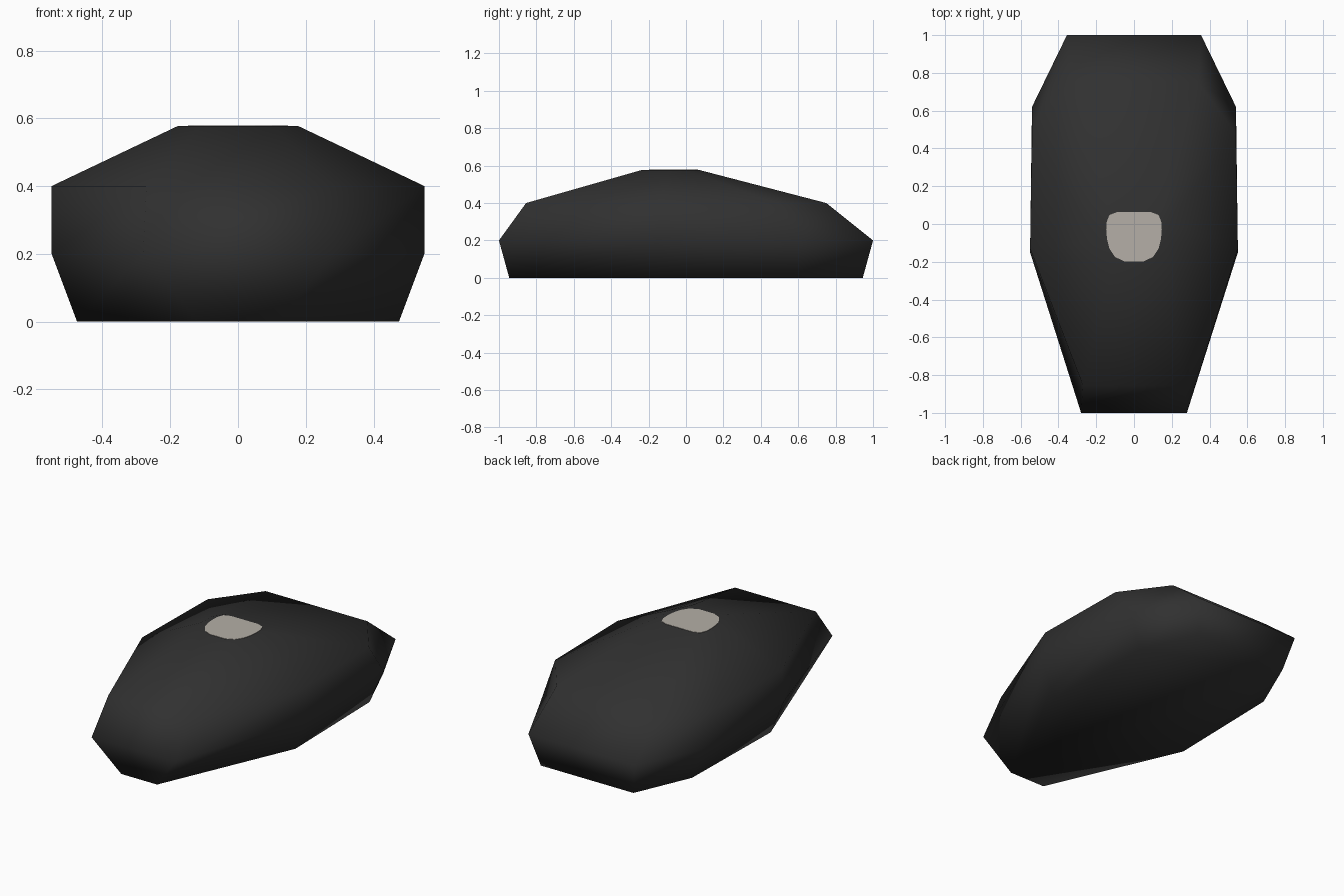
import bpy, bmesh

if "Cube" in bpy.data.objects:
    bpy.data.objects.remove(bpy.data.objects["Cube"])


def material(name, rgb):
    m = bpy.data.materials.new(name)
    m.diffuse_color = (*rgb, 1)
    m.use_nodes = True
    m.node_tree.nodes["Principled BSDF"].inputs["Base Color"].default_value = m.diffuse_color
    return m


def mirrored_loop(half, z):
    # right half listed front to back, left half mirrored: closed ring
    return [(x, y, z) for x, y in half] + [(-x, y, z) for x, y in reversed(half)]


def loft(name, rings, mat, smooth):
    # stacked rings joined by quads, capped at both ends
    bm = bmesh.new()
    loops = [[bm.verts.new(p) for p in mirrored_loop(h, z)] for z, h in rings]
    n = len(loops[0])
    for a, b in zip(loops, loops[1:]):
        for i in range(n):
            j = (i + 1) % n
            bm.faces.new((a[i], a[j], b[j], b[i]))
    bm.faces.new(loops[0][::-1])
    bm.faces.new(loops[-1])
    bmesh.ops.recalc_face_normals(bm, faces=bm.faces)
    for f in bm.faces:
        f.smooth = smooth
    me = bpy.data.meshes.new(name)
    bm.to_mesh(me)
    bm.free()
    me.materials.append(mat)
    ob = bpy.data.objects.new(name, me)
    bpy.context.collection.objects.link(ob)
    return ob


black = material("charcoal", (0.03, 0.03, 0.03))
grey = material("warm_light_grey", (0.46, 0.43, 0.385))

# faceted body with tapered front, smooth shaded
loft("body", [
    (0.0, [(0.12, -0.945), (0.475, -0.13), (0.46, 0.60), (0.31, 0.945)]),
    (0.2, [(0.28, -1.0), (0.55, -0.15), (0.54, 0.62), (0.355, 1.0)]),
    (0.4, [(0.27, -0.855), (0.55, -0.13), (0.54, 0.48), (0.34, 0.75)]),
    (0.577, [(0.11, -0.235), (0.178, -0.10), (0.176, 0.0), (0.13, 0.07)]),
], black, True)

# thin pale patch on the flat top
patch = [(0.05, -0.198), (0.10, -0.175), (0.13, -0.13), (0.143, -0.08),
         (0.147, -0.03), (0.145, 0.01), (0.13, 0.048), (0.09, 0.063)]
loft("top_patch", [(0.575, patch), (0.579, patch)], grey, False)
